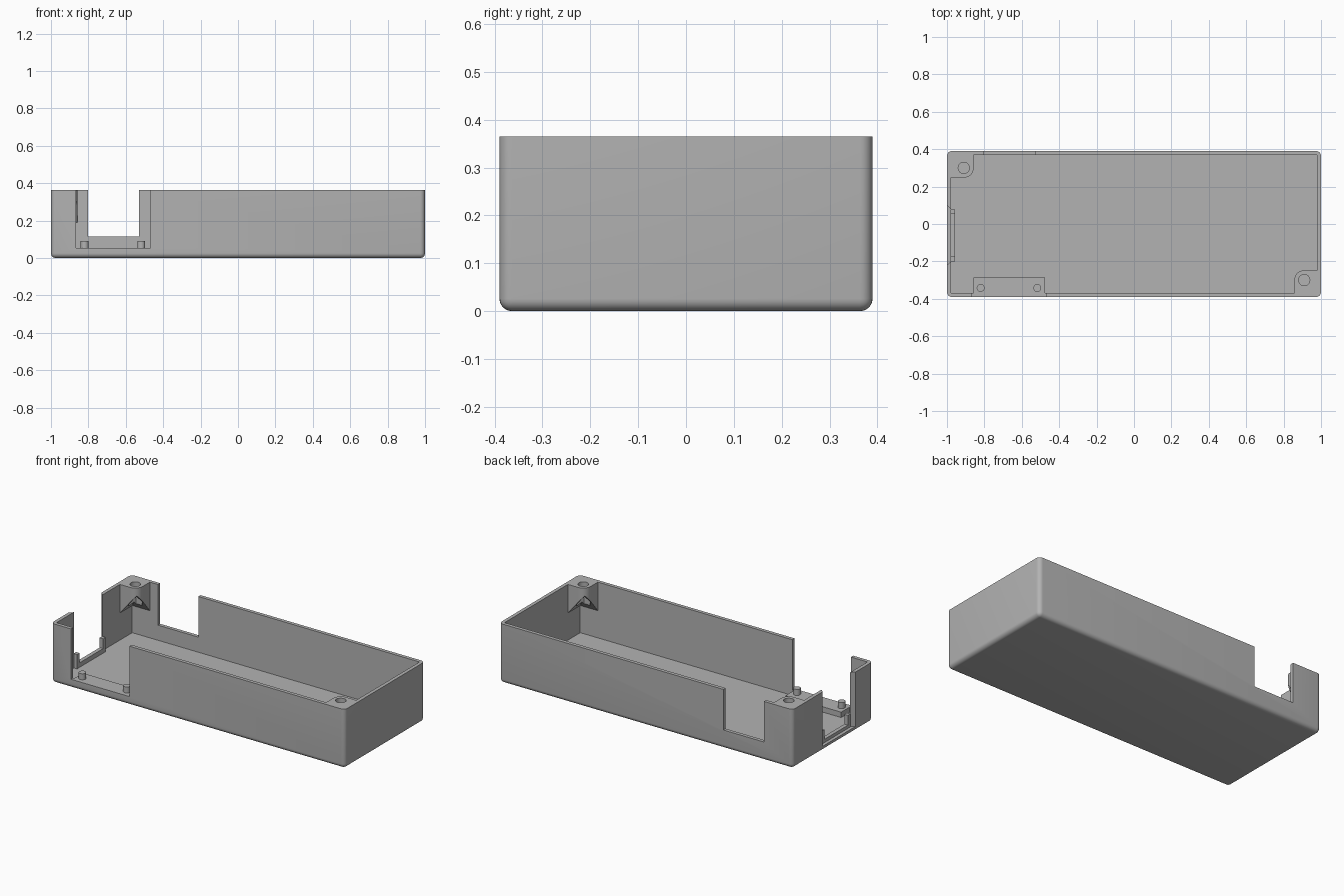
import bpy, bmesh, math

if "Cube" in bpy.data.objects:
    bpy.data.objects.remove(bpy.data.objects["Cube"], do_unlink=True)

grey = bpy.data.materials.new("plain grey")
grey.use_nodes = True
grey.diffuse_color = (0.45, 0.45, 0.45, 1)
grey.node_tree.nodes["Principled BSDF"].inputs["Base Color"].default_value = (0.45, 0.45, 0.45, 1)

W, D, H = 1.0, 0.39, 0.365   # half width, half depth, height
T = 0.022                    # wall and floor thickness
CUT_TOP = H + 0.1


def finish(name, bm):
    bmesh.ops.recalc_face_normals(bm, faces=bm.faces)
    me = bpy.data.meshes.new(name)
    bm.to_mesh(me)
    bm.free()
    me.materials.append(grey)
    ob = bpy.data.objects.new(name, me)
    bpy.context.collection.objects.link(ob)
    return ob


def loft(name, lower, z0, upper, z1):
    """Solid between two matching outlines at two heights."""
    bm = bmesh.new()
    a = [bm.verts.new((x, y, z0)) for x, y in lower]
    b = [bm.verts.new((x, y, z1)) for x, y in upper]
    bm.faces.new(a)
    bm.faces.new(b)
    for i in range(len(a)):
        j = (i + 1) % len(a)
        bm.faces.new((a[i], a[j], b[j], b[i]))
    return finish(name, bm)


def prism(name, outline, z0, z1):
    return loft(name, outline, z0, outline, z1)


def rect(x0, x1, y0, y1):
    return [(x0, y0), (x1, y0), (x1, y1), (x0, y1)]


def box(name, x0, x1, y0, y1, z0, z1):
    return prism(name, rect(x0, x1, y0, y1), z0, z1)


def circle(cx, cy, r, n):
    return [(cx + r * math.cos(math.tau * i / n), cy + r * math.sin(math.tau * i / n))
            for i in range(n)]


def cut(ob, cutter):
    cutter.hide_render = True
    mod = ob.modifiers.new("cut", "BOOLEAN")
    mod.operation = "DIFFERENCE"
    mod.solver = "EXACT"
    mod.object = cutter
    activate(ob)
    bpy.ops.object.modifier_apply(modifier=mod.name)
    bpy.data.objects.remove(cutter, do_unlink=True)


def activate(ob):
    bpy.ops.object.select_all(action="DESELECT")
    ob.select_set(True)
    bpy.context.view_layer.objects.active = ob


def smooth(ob):
    activate(ob)
    bpy.ops.object.shade_smooth_by_angle(angle=math.radians(30))


# Open case: rounded on the upright and bottom edges, flat at the rim
case = box("case", -W, W, -D, D, 0, H)
bm = bmesh.new()
bm.from_mesh(case.data)
edges = [e for e in bm.edges if min(v.co.z for v in e.verts) < H / 2]
bmesh.ops.bevel(bm, geom=edges, offset=0.026, segments=6, profile=0.5, affect="EDGES")
bm.to_mesh(case.data)
bm.free()
cut(case, box("hollow", -W + T, W - T, -D + T, D - T, T, CUT_TOP))

# Openings in the front, back and end walls
cut(case, box("front_opening", -0.865, -0.467, -0.5, -D + T + 0.01, 0.055, CUT_TOP))
cut(case, box("back_opening", -0.803, -0.528, D - T - 0.01, 0.5, 0.115, CUT_TOP))
flare = [(-1.02, 0.12), (-0.978, 0.078), (-0.96, 0.078),
         (-0.96, -0.2), (-0.978, -0.2), (-1.02, -0.24)]
cut(case, prism("end_opening", flare, 0.03, CUT_TOP))
smooth(case)

# Front platform with two locating pegs
box("front_platform", -0.857, -0.477, -D + T, -0.285, T, 0.055)
for side, x in (("right", -0.82), ("left", -0.517)):
    smooth(prism("platform_peg_" + side, circle(x, -0.342, 0.021, 24), 0.055, 0.092))

# Low holder behind the end opening
box("holder_ledge", -0.98, -0.956, -0.2, 0.078, T, 0.05)
box("holder_post_front", -0.98, -0.956, -0.2, -0.175, 0.05, 0.11)
box("holder_post_back", -0.98, -0.956, 0.054, 0.078, 0.05, 0.11)

# Screw bosses in two opposite corners, measured inward from the corner
SIZE, ROUND, HOLE = 0.142, 0.05, 0.09


def boss(name, s):
    def place(points):
        return [(s * (-W + u), s * (D - v)) for u, v in points]

    c = SIZE - ROUND
    arc = [(c + ROUND * math.cos(t * math.pi / 16), c + ROUND * math.sin(t * math.pi / 16))
           for t in range(9)]
    ob = prism(name, place([(T, T), (SIZE, T)] + arc + [(T, SIZE)]), 0.19, H)
    # underside slopes down to both walls
    cut(ob, loft("underside", place(rect(T, 0.3, T, 0.3)), 0.189,
                 place(rect(0.162, 0.3, 0.162, 0.3)), 0.358))
    # nut pocket and screw hole
    cut(ob, prism("nut_pocket", place(circle(HOLE, HOLE, 0.044, 6)), 0.1, 0.315))
    cut(ob, prism("screw_hole", place(circle(HOLE, HOLE, 0.03, 24)), 0.1, CUT_TOP))
    smooth(ob)


boss("screw_boss_back_right", 1)
boss("screw_boss_front_left", -1)
